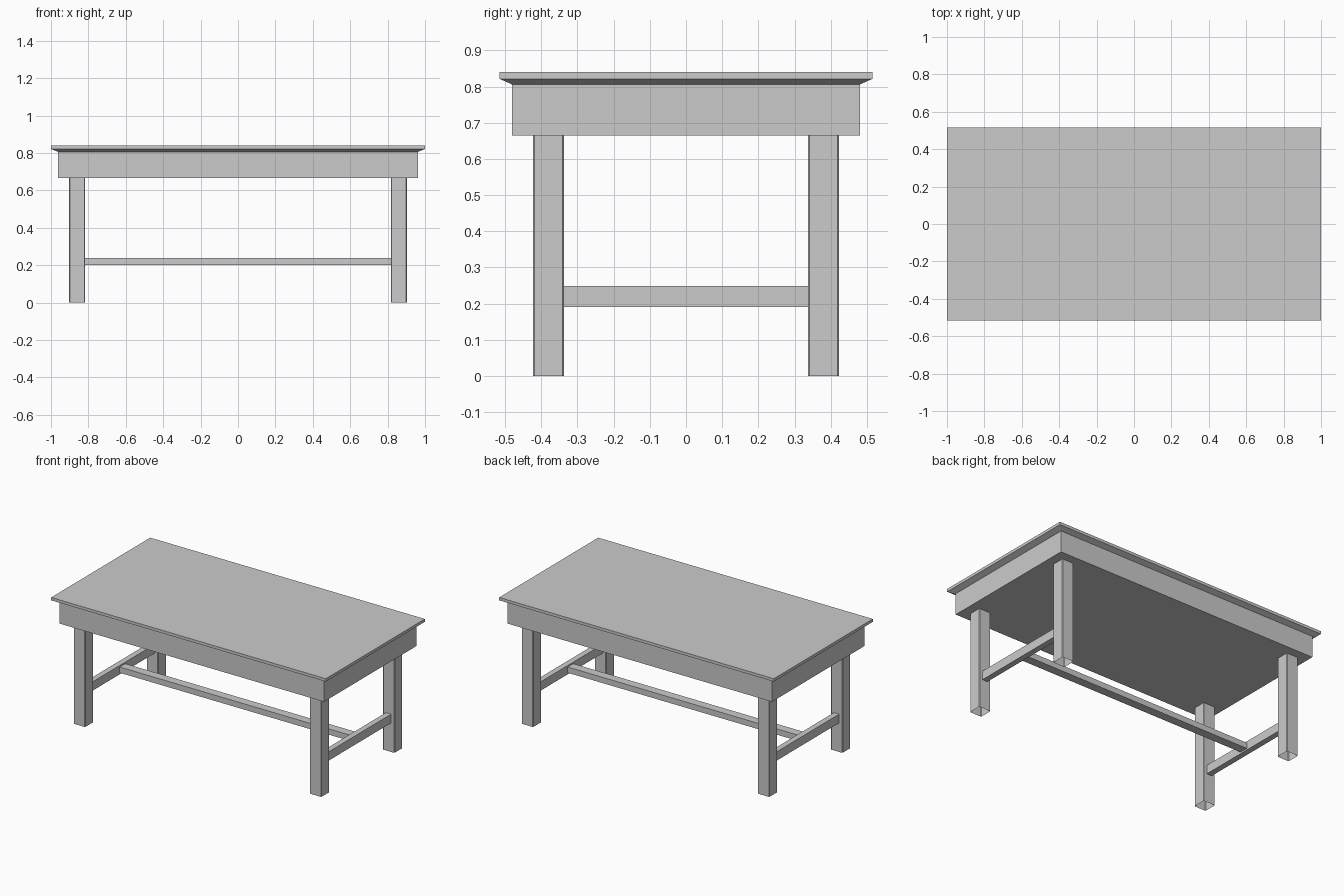
import bpy, bmesh

if "Cube" in bpy.data.objects:
    bpy.data.objects.remove(bpy.data.objects["Cube"])


def new_object(name, bm):
    bmesh.ops.recalc_face_normals(bm, faces=bm.faces)
    mesh = bpy.data.meshes.new(name)
    bm.to_mesh(mesh)
    bm.free()
    obj = bpy.data.objects.new(name, mesh)
    bpy.context.collection.objects.link(obj)
    return obj


def stacked(name, rings):
    """Closed solid from rectangular rings (half_x, half_y, z), bottom to top."""
    bm = bmesh.new()
    loops = [[bm.verts.new((sx * hx, sy * hy, z))
              for sx, sy in ((-1, -1), (1, -1), (1, 1), (-1, 1))]
             for hx, hy, z in rings]
    for a, b in zip(loops, loops[1:]):
        for i in range(4):
            j = (i + 1) % 4
            bm.faces.new((a[i], a[j], b[j], b[i]))
    bm.faces.new(loops[0][::-1])
    bm.faces.new(loops[-1])
    return new_object(name, bm)


def box(name, x, y, z):
    """Box from (min, max) ranges."""
    obj = stacked(name, [((x[1] - x[0]) / 2, (y[1] - y[0]) / 2, z[0]),
                         ((x[1] - x[0]) / 2, (y[1] - y[0]) / 2, z[1])])
    obj.location = ((x[0] + x[1]) / 2, (y[0] + y[1]) / 2, 0)
    return obj


def leg(name, cx, cy, size, height, chamfer):
    """Square tube with slightly chamfered corners, open at both ends."""
    h, c = size / 2, size / 2 - chamfer
    outline = [(c, -h), (h, -c), (h, c), (c, h), (-c, h), (-h, c), (-h, -c), (-c, -h)]
    bm = bmesh.new()
    low, high = ([bm.verts.new((x, y, z)) for x, y in outline] for z in (0, height))
    for i in range(8):
        j = (i + 1) % 8
        bm.faces.new((low[i], low[j], high[j], high[i]))
    obj = new_object(name, bm)
    obj.location = (cx, cy, 0)
    return obj


APRON_BOTTOM = 0.665
LEG_X, LEG_Y, LEG_SIZE = 0.86, 0.38, 0.085
RAIL_THICK, RAIL_WIDE = 0.038, 0.058
RAIL_Z = 0.22

# Tabletop with an undercut edge
stacked("tabletop", [(0.963, 0.481, 0.806), (1.0, 0.515, 0.821), (1.0, 0.515, 0.84)])

# Apron block
stacked("apron", [(0.963, 0.481, APRON_BOTTOM), (0.963, 0.481, 0.806)])

# Legs and side stretchers
inner_y = LEG_Y - LEG_SIZE / 2
for sx, side in ((-1, "left"), (1, "right")):
    for sy, end in ((-1, "front"), (1, "back")):
        leg(f"{end}_{side}_leg", sx * LEG_X, sy * LEG_Y, LEG_SIZE, APRON_BOTTOM, 0.004)
    cx = sx * LEG_X
    box(f"{side}_stretcher", (cx - RAIL_THICK / 2, cx + RAIL_THICK / 2),
        (-inner_y, inner_y), (RAIL_Z - RAIL_WIDE / 2, RAIL_Z + RAIL_WIDE / 2))

# Long centre stretcher, laid flat
inner_x = LEG_X - RAIL_THICK / 2
box("centre_stretcher", (-inner_x, inner_x), (-RAIL_WIDE / 2, RAIL_WIDE / 2),
    (RAIL_Z - RAIL_THICK / 2, RAIL_Z + RAIL_THICK / 2))
